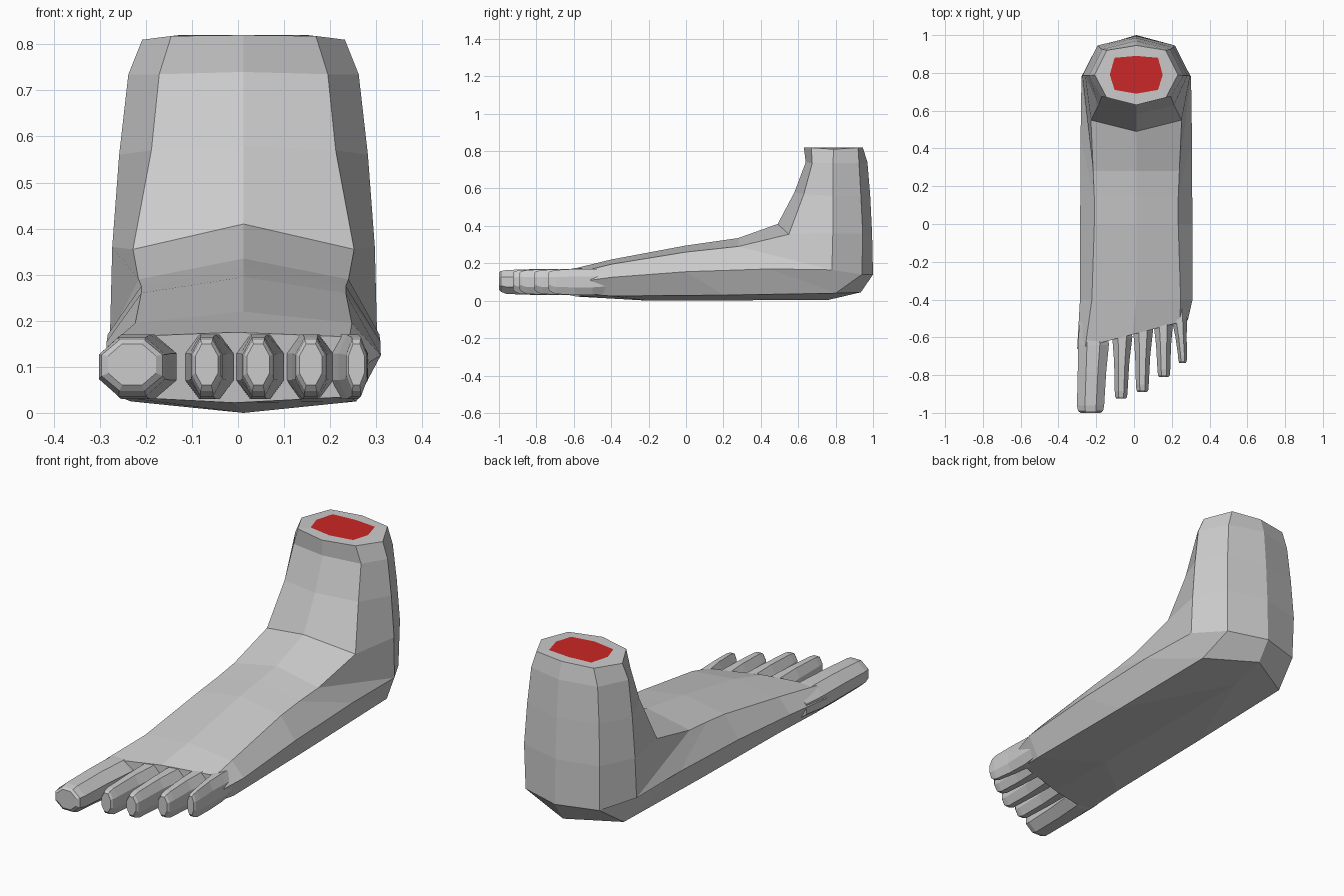
import bpy, bmesh
from math import cos, sin, pi

if "Cube" in bpy.data.objects:
    bpy.data.objects.remove(bpy.data.objects["Cube"])


def loft(name, rings, cap_material=None):
    """Skin a list of equal point rings and close both ends."""
    bm = bmesh.new()
    vs = [[bm.verts.new(p) for p in r] for r in rings]
    n = len(rings[0])
    for a, b in zip(vs, vs[1:]):
        for i in range(n):
            j = (i + 1) % n
            bm.faces.new((a[i], a[j], b[j], b[i]))
    cap = bm.faces.new(vs[0])
    bm.faces.new(vs[-1])
    bmesh.ops.recalc_face_normals(bm, faces=bm.faces)
    me = bpy.data.meshes.new(name)
    if cap_material:
        me.materials.append(None)
        me.materials.append(cap_material)
        cap.material_index = 1
    bm.to_mesh(me)
    bm.free()
    ob = bpy.data.objects.new(name, me)
    bpy.context.collection.objects.link(ob)
    return ob


def mirror_ring(half, cx=0.012, slant=0.0):
    """Eight-point ring from five half points (x, y, z), front/top to back/bottom."""
    pts = half + [(-x, y, z) for x, y, z in half[3:0:-1]]
    return [(cx + x, y + slant * x, z) for x, y, z in pts]


red = bpy.data.materials.new("cut_red")
red.diffuse_color = (0.6, 0.02, 0.02, 1)
red.use_nodes = True
red.node_tree.nodes["Principled BSDF"].inputs["Base Color"].default_value = red.diffuse_color

# Ankle rings, bending round the heel into the foot rings
body = [
    [(0, .69, .82), (.115, .71, .82), (.14, .79, .82), (.115, .88, .82), (0, .89, .82)],
    [(0, .63, .82), (.157, .67, .818), (.22, .79, .81), (.155, .92, .818), (0, .945, .82)],
    [(0, .64, .74), (.183, .675, .735), (.25, .785, .735), (.18, .925, .735), (0, .97, .74)],
    [(0, .58, .58), (.2, .63, .57), (.27, .785, .56), (.195, .935, .56), (0, .985, .56)],
    [(0, .49, .41), (.24, .55, .355), (.285, .785, .36), (.205, .945, .36), (0, .995, .36)],
    [(0, .28, .335), (.228, .28, .29), (.29, .78, .165), (.2, .94, .14), (0, 1.0, .14)],
    [(0, .14, .315), (.222, .14, .275), (.295, .45, .17), (.235, .80, .04), (0, .935, .045)],
    [(0, 0, .295), (.222, 0, .26), (.297, 0, .155), (.24, .2, .03), (0, .76, .004)],
    [(0, -.4, .22), (.235, -.4, .195), (.298, -.4, .125), (.245, -.4, .025), (0, -.2, 0)],
]
rings = [mirror_ring(r) for r in body]
# Slanted front end where the toes begin
rings.append(mirror_ring([(0, -.585, .175), (.25, -.585, .165), (.293, -.585, .11),
                          (.25, -.585, .035), (0, -.585, .022)], -.008, .26))
loft("foot", rings, red)


def octagon(x, y, z, w, h):
    k = 1 / cos(pi / 8)
    a = [pi / 8 + i * pi / 4 for i in range(8)]
    return [(x + w * k * cos(t), y, z + h * k * sin(t)) for t in a]


# Toes: name, root x, tip x, root y, tip y, root half width, tip half width
for name, xr, xt, yr, yt, wr, wt in [
    ("big_toe", -.215, -.230, -.64, -1.0, .082, .072),
    ("second_toe", -.062, -.068, -.60, -.925, .053, .034),
    ("third_toe", .048, .044, -.57, -.89, .052, .034),
    ("fourth_toe", .155, .158, -.53, -.81, .051, .034),
    ("little_toe", .240, .257, -.50, -.735, .042, .024),
]:
    L = yr - yt
    loft(name, [
        octagon(xr, yr + .12, .105, wr * .9, .06),
        octagon(xr, yr, .1, wr, .07),
        octagon((xr + xt) / 2, yr - L * .4, .1, (wr + 2 * wt) / 3, .07),
        octagon(xt, yt + .04, .1, wt, .064),
        octagon(xt, yt + .01, .103, wt * .92, .055),
        octagon(xt, yt, .105, wt * .72, .045),
    ])
